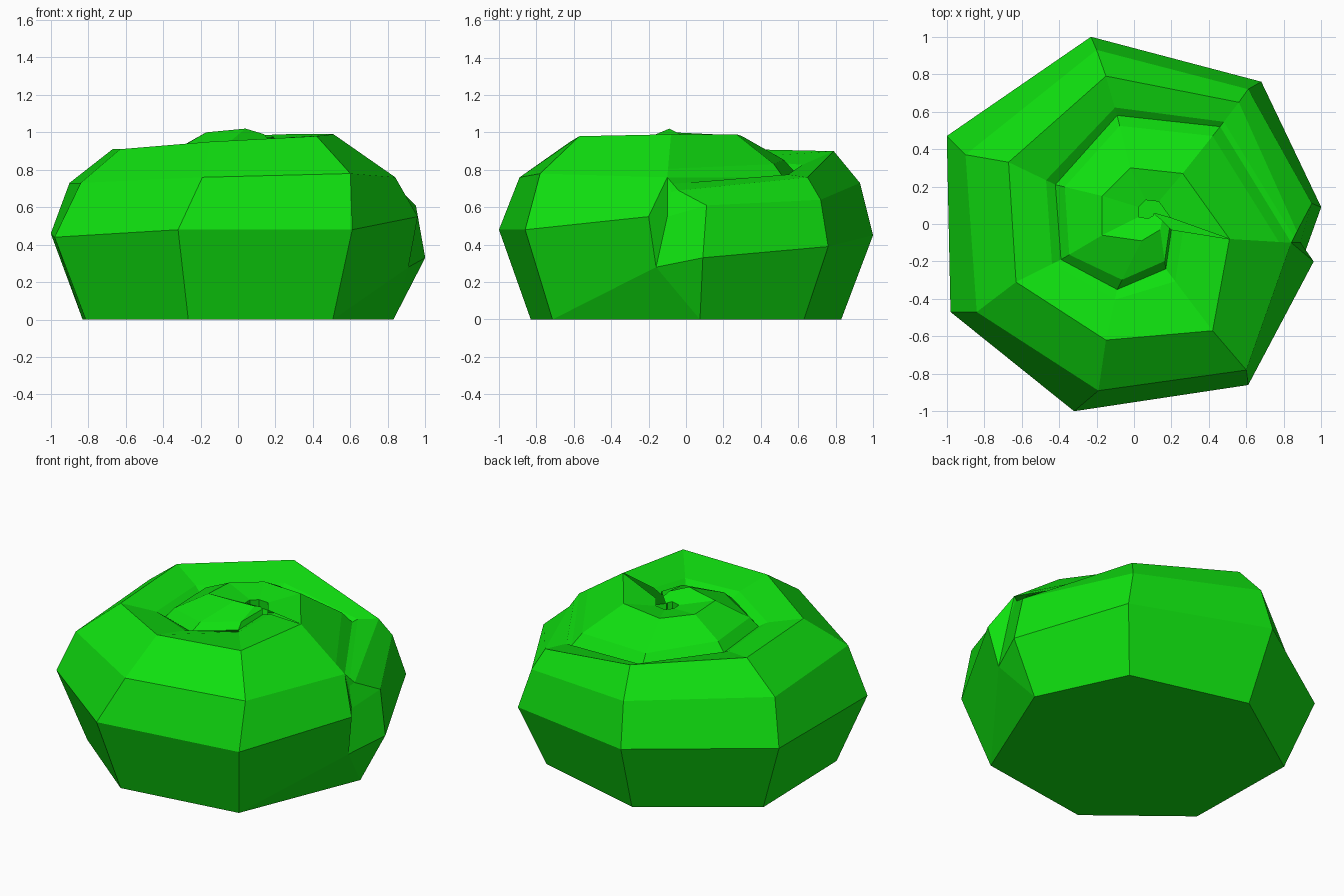
import bpy
from mathutils import Vector

# Remove the default cube
default_cube = bpy.data.objects.get("Cube")
if default_cube:
    bpy.data.objects.remove(default_cube, do_unlink=True)

# Single leaf colour
leaf_green = bpy.data.materials.new("leaf_green")
leaf_green.use_nodes = True
colour = (0.005, 0.75, 0.005, 1.0)
leaf_green.diffuse_color = colour
shader = leaf_green.node_tree.nodes["Principled BSDF"]
shader.inputs["Base Color"].default_value = colour
shader.inputs["Roughness"].default_value = 0.8


def rail(plan, heights):
    """Combine a plan outline with its heights into a 3D rail."""
    return [Vector((x, y, z)) for (x, y), z in zip(plan, heights)]


def blend(rail_a, rail_b, amount, lift=0.0):
    """Make a rail between two others, optionally raised."""
    return [a.lerp(b, amount) + Vector((0, 0, lift)) for a, b in zip(rail_a, rail_b)]


def loft(rails):
    """Return the flat polygons that span a stack of rails."""
    polygons = []
    for low, high in zip(rails, rails[1:]):
        for i in range(len(low) - 1):
            polygons.append([low[i], low[i + 1], high[i + 1], high[i]])
    return polygons


def make_part(name, polygons):
    """Weld polygons that share corners and create a flat shaded object."""
    corners, faces = {}, []
    for polygon in polygons:
        face = []
        for point in polygon:
            key = tuple(round(c, 4) for c in point)
            index = corners.setdefault(key, len(corners))
            if index not in face:
                face.append(index)
        if len(face) > 2:
            faces.append(face)
    mesh = bpy.data.meshes.new(name)
    mesh.from_pydata(list(corners), [], faces)
    mesh.materials.append(leaf_green)
    mesh.update()
    part = bpy.data.objects.new(name, mesh)
    bpy.context.collection.objects.link(part)
    return part


# Rails of the heart leaf, winding inward from the end of the outer leaf
heart_foot = rail(
    [(.84, -.1), (.46, .52), (-.09, .58), (-.42, .21),
     (-.39, -.19), (-.09, -.35), (.17, -.24), (.2, -.03)],
    [.76, .76, .79, .83, .84, .88, .92, .95])
heart_crest = rail(
    [(.51, -.08), (.26, .27), (-.02, .3), (-.17, .15),
     (-.17, -.06), (.04, -.09), (.14, -.03), (.15, .02)],
    [.99, .99, .98, .99, 1, 1.02, .99, .97])
heart_brow = blend(heart_foot, heart_crest, .2, .025)
heart_brow[0] = heart_foot[0].lerp(heart_crest[0], .2)
eye_centre = [Vector((.09, .07, .94))] * len(heart_crest)
heart_eye = blend(heart_crest, eye_centre, .75)

# Rails of the outer leaf, starting tucked under its own end on the left side
waist = rail(
    [(.91, -.16), (1, .09), (.68, .76), (-.23, 1), (-1, .47),
     (-.98, -.47), (-.32, -1), (.61, -.86), (.96, -.2)],
    [.28, .33, .39, .45, .46, .44, .48, .48, .55])
shoulder = rail(
    [(.89, -.1), (.95, .11), (.61, .72), (-.2, .93), (-.9, .37),
     (-.84, -.47), (-.19, -.89), (.6, -.78), (.84, -.1)],
    [.55, .61, .64, .73, .73, .73, .76, .78, .76])
crest = rail(
    [(.86, -.08), (.87, -.04), (.56, .65), (-.15, .79), (-.67, .33),
     (-.63, -.31), (-.15, -.62), (.42, -.57), (.51, -.08)],
    [.68, .69, .76, .9, .91, .91, .95, .98, .99])

# The base repeats the waist, scaled in; both leaf ends fold to one point
fold = waist[0]
base = [Vector((p.x * .83, p.y * .83, 0)) for p in waist]
base[0] = base[-1] = fold

# The inner side of the outer leaf dips to the foot of the heart leaf
groove = [heart_foot[0]] + heart_foot
lip = blend(crest, groove, .8, .015)
lip[0], lip[1] = crest[0], crest[1].lerp(groove[1], .5)

# Outer leaf with its folded end and flat underside
outer = loft([base, waist, shoulder, crest, lip, groove])
outer.append([base[-2], base[1], fold])
outer.append([waist[-1], fold, shoulder[0], shoulder[-1]])
outer.append([shoulder[-1], shoulder[0], crest[0]])
outer.append(list(reversed(base[1:-1])))
make_part("outer_leaf", outer)

# Heart leaf with the small hollow at the middle
heart = loft([heart_foot, heart_brow, heart_crest, heart_eye])
hollow = [p - Vector((0, 0, .05)) for p in heart_eye]
heart += loft([heart_eye, hollow])
heart.append(hollow)
make_part("heart_leaf", heart)
